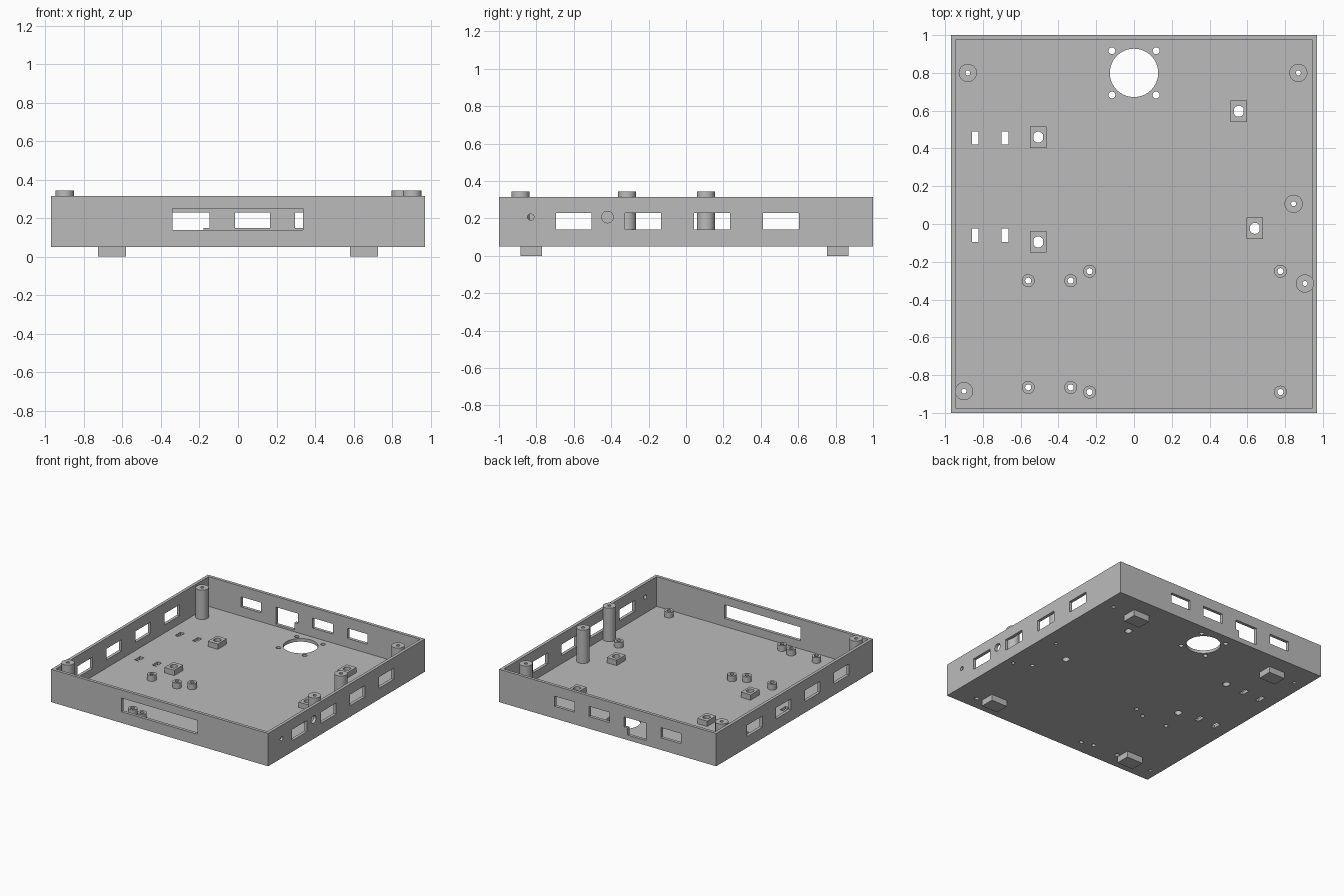
import bpy, bmesh, math
from mathutils import Matrix, Vector

cube = bpy.data.objects.get("Cube")
if cube:
    bpy.data.objects.remove(cube, do_unlink=True)

grey = bpy.data.materials.new("light grey plastic")
grey.use_nodes = True
colour = (0.5, 0.5, 0.5, 1)
grey.diffuse_color = colour
grey.node_tree.nodes["Principled BSDF"].inputs["Base Color"].default_value = colour


def add_box(bm, x, y, z):
    """Box from (low, high) pairs on each axis."""
    spans = (x, y, z)
    size = Matrix.Diagonal([b - a for a, b in spans] + [1])
    middle = Matrix.Translation([(a + b) / 2 for a, b in spans])
    bmesh.ops.create_cube(bm, size=1, matrix=middle @ size)


def add_cylinder(bm, centre, radius, depth, axis="Z", flat=None, sides=32):
    turn = Matrix.Rotation(math.pi / 2, 4, "Y") if axis == "X" else Matrix()
    made = bmesh.ops.create_cone(bm, cap_ends=True, segments=sides, radius1=radius,
                                 radius2=radius, depth=depth,
                                 matrix=Matrix.Translation(centre) @ turn)
    if flat:  # flatten the two x sides
        for v in made["verts"]:
            v.co.x = min(max(v.co.x, centre[0] - flat), centre[0] + flat)


def make_object(name, bm):
    mesh = bpy.data.meshes.new(name)
    bm.to_mesh(mesh)
    bm.free()
    mesh.materials.append(grey)
    obj = bpy.data.objects.new(name, mesh)
    bpy.context.collection.objects.link(obj)
    return obj


def cut(obj, *cutters):
    for cutter in cutters:
        mod = obj.modifiers.new("cut", "BOOLEAN")
        mod.operation, mod.solver, mod.object = "DIFFERENCE", "EXACT", cutter
        mod.use_self = True
    graph = bpy.context.evaluated_depsgraph_get()
    mesh = bpy.data.meshes.new_from_object(obj.evaluated_get(graph))
    obj.modifiers.clear()
    obj.data = mesh


def smooth(obj):
    bpy.ops.object.select_all(action="DESELECT")
    obj.select_set(True)
    bpy.context.view_layer.objects.active = obj
    bpy.ops.object.shade_smooth_by_angle(angle=math.radians(30))


BOTTOM, FLOOR, RIM = 0.05, 0.075, 0.315
HALF_X, HALF_Y, WALL = 0.97, 1.0, 0.025
WINDOW = (0.14, 0.23)

# Layout of mounting points: x, y, top
tall_posts = [(-0.88, 0.8, 0.313), (0.87, 0.8, 0.313), (0.845, 0.107, 0.345),
              (0.905, -0.315, 0.345), (-0.9, -0.885, 0.345)]
standoffs = [(x, y) for x in (-0.56, -0.335) for y in (-0.3, -0.865)]
standoffs += [(x, y) for x in (-0.235, 0.775) for y in (-0.25, -0.89)]
blocks = [(-0.507, 0.46), (-0.507, -0.095), (0.555, 0.597), (0.64, -0.023)]

# Inside of the tray
bm = bmesh.new()
add_box(bm, (WALL - HALF_X, HALF_X - WALL), (WALL - HALF_Y, HALF_Y - WALL), (FLOOR, 0.6))
cavity = make_object("cavity_cutter", bm)

# Openings in the four walls
bm = bmesh.new()
for y in (-0.6, -0.23, 0.14, 0.508):
    for side in (-1, 1):
        add_box(bm, sorted((side * 0.9, side * 1.1)), (y - 0.096, y + 0.096), WINDOW)
for x in (-0.565, 0.075, 0.385):
    add_box(bm, (x - 0.09, x + 0.09), (0.9, 1.1), (0.148, 0.23))
add_box(bm, (-0.345, -0.148), (0.9, 1.1), (0.148, 0.23))
add_box(bm, (-0.345, -0.178), (0.89, 1.11), (0.09, 0.2))
add_box(bm, (-0.34, 0.338), (-1.1, -0.9), (0.14, 0.25))
add_cylinder(bm, (HALF_X, -0.42, 0.207), 0.031, 0.1, "X")
add_cylinder(bm, (HALF_X, -0.83, 0.207), 0.017, 0.1, "X")
wall_cutter = make_object("wall_cutter", bm)

# Vertical holes through floor, posts and blocks
bm = bmesh.new()
add_cylinder(bm, (0, 0.8, 0.2), 0.128, 1, sides=64)
for sx in (-1, 1):
    for sy in (-1, 1):
        add_cylinder(bm, (sx * 0.117, 0.8 + sy * 0.117, 0.2), 0.018, 1)
for x in (-0.84, -0.683):
    for y in (0.455, -0.06):
        add_box(bm, (x - 0.018, x + 0.018), (y - 0.035, y + 0.035), (-0.3, 0.5))
for x, y, top in tall_posts:
    add_cylinder(bm, (x, y, 0.2), 0.013, 1)
for x, y in standoffs:
    add_cylinder(bm, (x, y, 0.2), 0.016, 1)
for x, y in blocks:
    add_cylinder(bm, (x, y, 0.2), 0.029, 1, flat=0.025)
drill = make_object("drill_cutter", bm)

# Tray
bm = bmesh.new()
add_box(bm, (-HALF_X, HALF_X), (-HALF_Y, HALF_Y), (BOTTOM, RIM))
tray = make_object("tray", bm)
cut(tray, cavity, wall_cutter, drill)
smooth(tray)

# Tall lid posts
for i, (x, y, top) in enumerate(tall_posts):
    bm = bmesh.new()
    add_cylinder(bm, (x, y, (FLOOR + top) / 2), 0.048, top - FLOOR)
    post = make_object(f"lid_post_{i + 1}", bm)
    cut(post, drill)
    smooth(post)

# Short board standoffs
for i, (x, y) in enumerate(standoffs):
    bm = bmesh.new()
    add_cylinder(bm, (x, y, FLOOR + 0.023), 0.034, 0.046)
    post = make_object(f"board_standoff_{i + 1}", bm)
    cut(post, drill)
    smooth(post)

# Square mounting blocks
for i, (x, y) in enumerate(blocks):
    bm = bmesh.new()
    add_box(bm, (x - 0.044, x + 0.044), (y - 0.057, y + 0.057), (FLOOR, 0.118))
    block = make_object(f"mounting_block_{i + 1}", bm)
    cut(block, drill)
    smooth(block)

# Feet
for side, x in (("right", -0.655), ("left", 0.655)):
    for end, y in (("front", -0.828), ("back", 0.812)):
        bm = bmesh.new()
        add_box(bm, (x - 0.073, x + 0.073), (y - 0.057, y + 0.057), (0, BOTTOM))
        make_object(f"{end}_{side}_foot", bm)

for cutter in (cavity, wall_cutter, drill):
    bpy.data.objects.remove(cutter, do_unlink=True)
